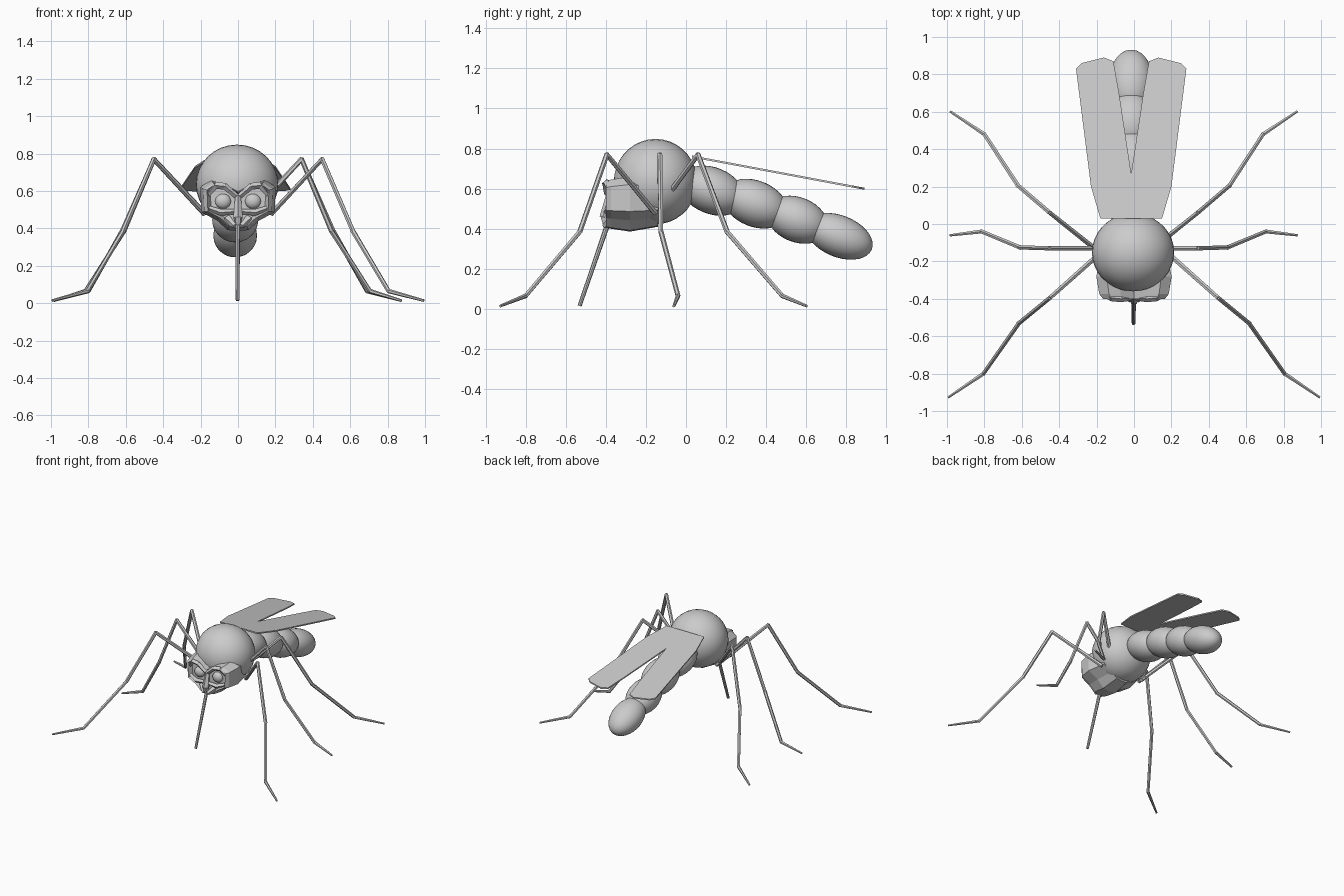
import bpy, bmesh, math
from mathutils import Vector, Matrix

cube = bpy.data.objects.get("Cube")
if cube:
    bpy.data.objects.remove(cube)

grey = bpy.data.materials.new("plain_grey")
grey.use_nodes = True
grey.diffuse_color = (0.6, 0.6, 0.6, 1)
grey.node_tree.nodes["Principled BSDF"].inputs["Base Color"].default_value = (0.6, 0.6, 0.6, 1)


def finish(name, bm, smooth=False):
    bmesh.ops.recalc_face_normals(bm, faces=bm.faces)
    for f in bm.faces:
        f.smooth = smooth
    mesh = bpy.data.meshes.new(name)
    bm.to_mesh(mesh)
    bm.free()
    mesh.materials.append(grey)
    obj = bpy.data.objects.new(name, mesh)
    bpy.context.collection.objects.link(obj)
    return obj


def ellipsoid(name, centre, radii, tilt=0):
    bm = bmesh.new()
    matrix = (Matrix.Translation(centre) @ Matrix.Rotation(math.radians(tilt), 4, 'X')
              @ Matrix.Diagonal((*radii, 1)) @ Matrix.Rotation(math.pi / 2, 4, 'X'))
    bmesh.ops.create_uvsphere(bm, u_segments=32, v_segments=18, radius=1, matrix=matrix)
    return finish(name, bm, True)


def rods(name, points, radii, sides=6):
    """One tapered rod per step of the path."""
    bm = bmesh.new()
    for i in range(len(points) - 1):
        a, b = Vector(points[i]), Vector(points[i + 1])
        turn = (b - a).to_track_quat('Z', 'Y').to_matrix().to_4x4()
        bmesh.ops.create_cone(bm, cap_ends=True, segments=sides, radius1=radii[i],
                              radius2=radii[i + 1], depth=(b - a).length + 0.008,
                              matrix=Matrix.Translation((a + b) / 2) @ turn)
    return finish(name, bm)


def loft(name, rings):
    bm = bmesh.new()
    loops = [[bm.verts.new(p) for p in ring] for ring in rings]
    for one, two in zip(loops, loops[1:]):
        for i in range(len(one)):
            j = (i + 1) % len(one)
            bm.faces.new((one[i], one[j], two[j], two[i]))
    bm.faces.new(loops[0])
    bm.faces.new(loops[-1])
    return finish(name, bm)


# Thorax and abdomen
ellipsoid("thorax", (-0.005, -0.152, 0.635), (0.22, 0.208, 0.213))
segments = [(0.13, 0.59, 0.17, 0.116), (0.345, 0.525, 0.17, 0.115),
            (0.555, 0.445, 0.16, 0.112), (0.765, 0.362, 0.175, 0.104)]
for i, (y, z, length, thick) in enumerate(segments):
    ellipsoid(f"abdomen_segment_{i + 1}", (-0.015, y, z), (0.135 - 0.006 * i, length, thick), -22)

# Wings, slanting down to the rear
outline = [(-0.015, 0.03), (0.15, 0.03), (0.20, 0.2), (0.28, 0.83), (0.25, 0.86),
           (0.13, 0.89), (0.08, 0.87), (0.05, 0.7), (-0.015, 0.27)]
for name, side in (("left", 1), ("right", -1)):
    loft(f"{name}_wing", [[(-0.015 + side * (x + 0.015), y, 0.766 - 0.187 * y + lift)
                           for x, y in outline] for lift in (-0.005, 0.005)])

# Legs: the left middle and rear ones sit further inward
paths = {
    "front": [(0.18, -0.155, 0.48), (0.45, -0.395, 0.77), (0.615, -0.53, 0.385),
              (0.805, -0.80, 0.065), (0.99, -0.925, 0.015)],
    "middle": [(0.18, -0.13, 0.48), (0.45, -0.13, 0.77), (0.61, -0.125, 0.385),
               (0.815, -0.04, 0.065), (0.98, -0.06, 0.015)],
    "rear": [(0.18, -0.155, 0.48), (0.45, 0.06, 0.77), (0.62, 0.205, 0.385),
             (0.80, 0.48, 0.065), (0.98, 0.60, 0.015)],
}
for pair, path in paths.items():
    for name, side in (("left", 1), ("right", -1)):
        inward = 0.11 if side > 0 and pair != "front" else 0
        rods(f"{name}_{pair}_leg", [(side * (x - inward), y, z) for x, y, z in path],
             (0.015, 0.013, 0.013, 0.012, 0.007))

# Faceted head with a sunken face
half = [(0, 0.595), (0.07, 0.635), (0.13, 0.645), (0.18, 0.61), (0.175, 0.49),
        (0.10, 0.45), (0.05, 0.405), (0, 0.40)]
face = half + [(-x, z) for x, z in reversed(half[1:-1])]


def head_ring(y, wide, tall, shift=0):
    return [(x * wide, y, 0.52 + (z - 0.52) * tall + shift) for x, z in face]


loft("head", [head_ring(-0.365, 0.82, 0.78), head_ring(-0.40, 0.92, 0.95),
              head_ring(-0.375, 1.03, 1.0), head_ring(-0.28, 1.12, 1.12),
              head_ring(-0.14, 0.95, 0.92)])

# Eyes and slanted brows
for name, side in (("left", 1), ("right", -1)):
    ellipsoid(f"{name}_eye", (side * 0.08, -0.368, 0.545), (0.042, 0.03, 0.04))
    rods(f"{name}_brow", [(side * 0.012, -0.395, 0.575), (side * 0.07, -0.40, 0.625),
                          (side * 0.12, -0.395, 0.63), (side * 0.165, -0.375, 0.575)],
         (0.014, 0.018, 0.018, 0.012), 4)
    rods(f"{name}_cheek", [(side * 0.025, -0.395, 0.49), (side * 0.09, -0.395, 0.485),
                           (side * 0.16, -0.375, 0.51)], (0.014, 0.018, 0.012), 4)
    rods(f"{name}_mouth_part", [(side * 0.055, -0.37, 0.45), (side * 0.02, -0.405, 0.415)],
         (0.025, 0.014), 5)

# Nose bridge and proboscis
rods("nose", [(0, -0.38, 0.58), (0, -0.405, 0.46), (0, -0.40, 0.425)], (0.015, 0.026, 0.018), 5)
rods("proboscis", [(-0.002, -0.385, 0.44), (-0.002, -0.53, 0.018)], (0.013, 0.01), 8)
